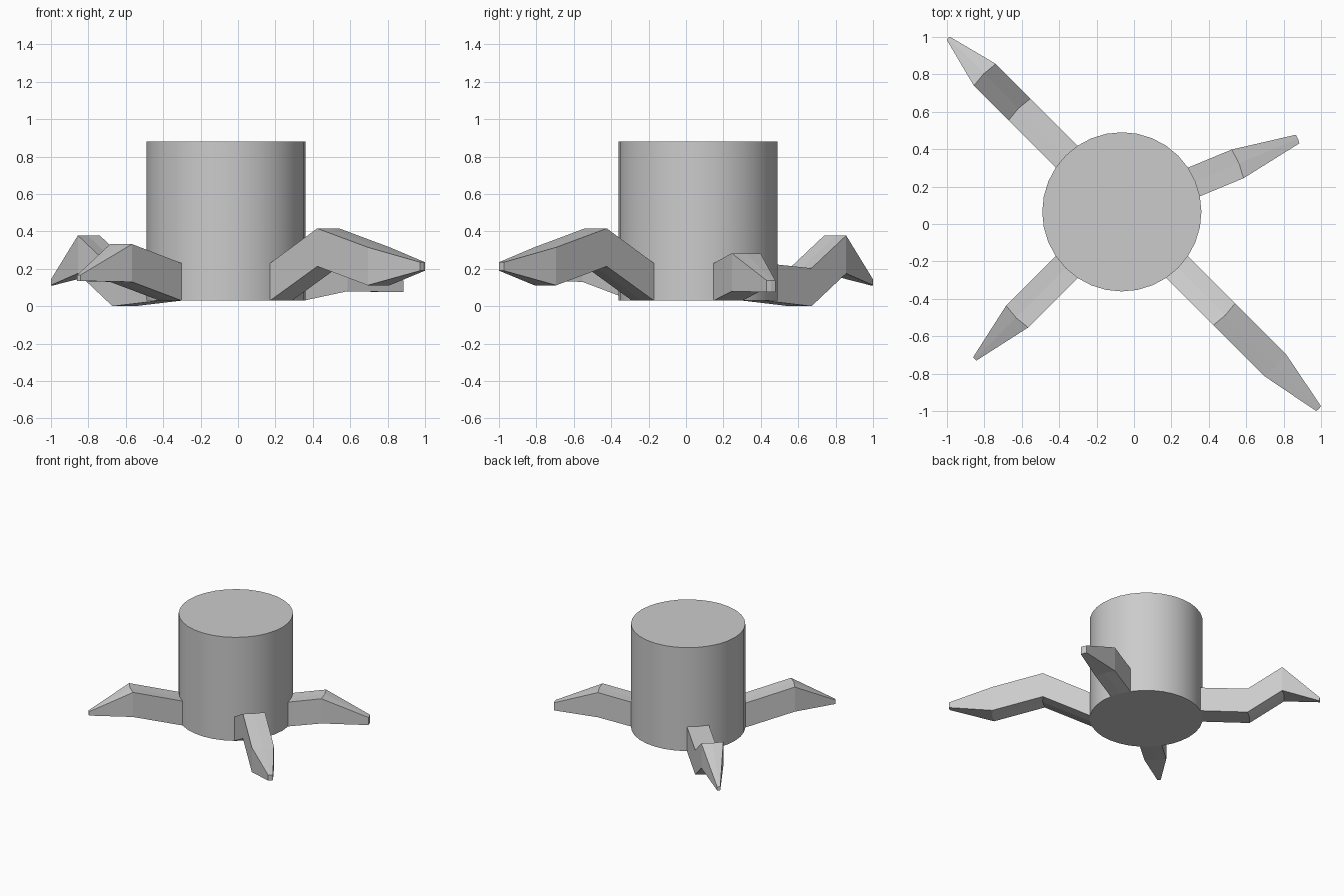
import bpy, bmesh
from math import cos, sin, radians

if "Cube" in bpy.data.objects:
    bpy.data.objects.remove(bpy.data.objects["Cube"])

CX, CY, R = -0.065, 0.065, 0.4255
STEP = radians(11.25)          # one facet of the 32-sided trunk
HALF_W = R * sin(STEP)         # a root spans two facets
CHORD = R * cos(STEP)
BULGE = R - CHORD

# Trunk
bpy.ops.mesh.primitive_cylinder_add(vertices=32, radius=R, depth=0.85,
                                    location=(CX, CY, 0.455),
                                    rotation=(0, 0, 0))
trunk = bpy.context.object
trunk.name = "stump_trunk"
bpy.ops.object.shade_smooth_by_angle(angle=radians(30))


def root(name, angle, rings):
    """Root lofted outward; each ring = (distance, z low, z high, width scale)."""
    a = radians(angle)
    d, s = (cos(a), sin(a)), (-sin(a), cos(a))
    bm = bmesh.new()
    loops = []
    for dist, lo, hi, w in rings:
        def vert(side, z):
            u = dist + (BULGE * w if side == 0 else 0)
            v = side * HALF_W * w
            return bm.verts.new((CX + d[0] * u + s[0] * v,
                                 CY + d[1] * u + s[1] * v, z))
        loops.append([vert(i, lo) for i in (-1, 0, 1)] +
                     [vert(i, hi) for i in (1, 0, -1)])
    for p, q in zip(loops, loops[1:]):
        for i in range(6):
            j = (i + 1) % 6
            bm.faces.new((p[i], p[j], q[j], q[i]))
    # tip cap; the inner end stays open against the trunk
    t = loops[-1]
    bm.faces.new((t[0], t[1], t[4], t[5]))
    bm.faces.new((t[1], t[2], t[3], t[4]))
    bmesh.ops.recalc_face_normals(bm, faces=bm.faces)
    me = bpy.data.meshes.new(name)
    bm.to_mesh(me)
    bm.free()
    ob = bpy.data.objects.new(name, me)
    bpy.context.collection.objects.link(ob)


BASE = (CHORD, 0.03, 0.23, 1)

# Four roots
root("back_left_root", 135, [BASE, (0.774, 0.0, 0.203, 1),
                             (1.036, 0.175, 0.378, 1), (1.312, 0.112, 0.142, 0.14)])
root("front_right_root", -45, [BASE, (0.774, 0.213, 0.416, 1),
                               (1.156, 0.112, 0.315, 1), (1.488, 0.19, 0.235, 0.22)])
root("front_left_root", 225, [BASE, (0.792, 0.13, 0.332, 1),
                              (1.112, 0.135, 0.167, 0.15)])
root("right_root", 22.5, [BASE, (0.67, 0.08, 0.283, 1),
                          (1.017, 0.075, 0.138, 0.3)])
